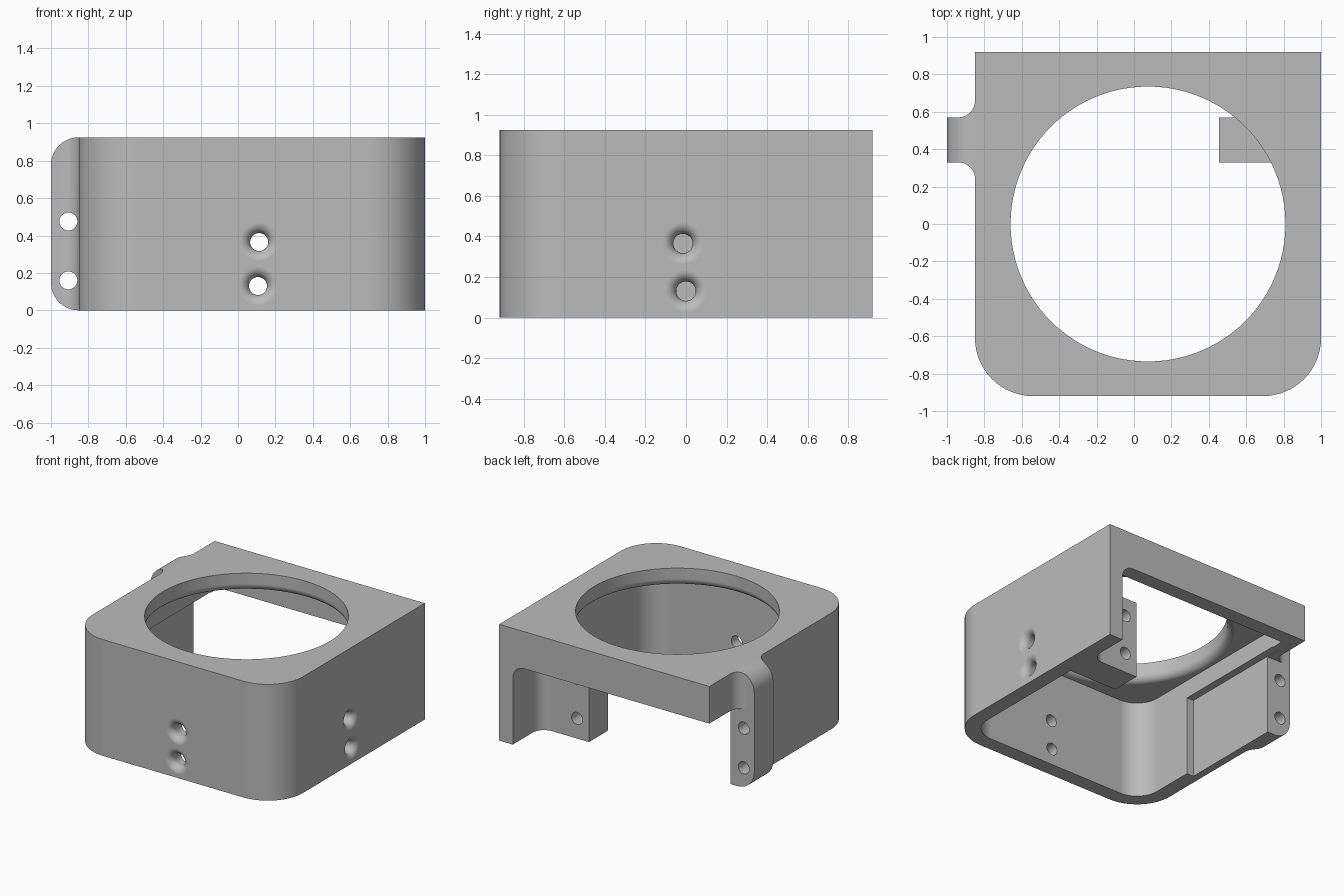
import bpy, bmesh
from math import sin, cos, pi, radians
from mathutils import Matrix, Vector

default = bpy.data.objects.get("Cube")
if default:
    bpy.data.objects.remove(default, do_unlink=True)

grey = bpy.data.materials.new("plain grey")
grey.use_nodes = True
grey.diffuse_color = (0.5, 0.5, 0.5, 1)
grey.node_tree.nodes["Principled BSDF"].inputs["Base Color"].default_value = (0.5, 0.5, 0.5, 1)

WALL = 0.12
LEFT, RIGHT, BACK, TOP = 1.0, -0.85, 0.92, 0.925
CEILING, LINTEL = 0.78, 0.63
TAB_FRONT, TAB_BACK = 0.33, 0.57
BORE = 0.735
MID = (LEFT + RIGHT) / 2


def make_object(name, bm):
    bmesh.ops.remove_doubles(bm, verts=bm.verts, dist=1e-5)
    bmesh.ops.recalc_face_normals(bm, faces=bm.faces)
    mesh = bpy.data.meshes.new(name)
    bm.to_mesh(mesh)
    bm.free()
    mesh.materials.append(grey)
    obj = bpy.data.objects.new(name, mesh)
    bpy.context.collection.objects.link(obj)
    return obj


def arc(cx, cy, r, start, end, steps=16):
    angles = [radians(start + (end - start) * i / steps) for i in range(steps + 1)]
    return [(cx + r * cos(a), cy + r * sin(a)) for a in angles]


def prism(name, outline, low, high, axis="z"):
    """Extrude an outline along z (outline in xy) or along y (outline in xz)."""
    def place(a, b, h):
        return (a, b, h) if axis == "z" else (a, h, b)
    bm = bmesh.new()
    face = bm.faces.new([bm.verts.new(place(a, b, low)) for a, b in outline])
    made = bmesh.ops.extrude_face_region(bm, geom=[face])["geom"]
    moved = [g for g in made if isinstance(g, bmesh.types.BMVert)]
    bmesh.ops.translate(bm, verts=moved, vec=Vector(place(0, 0, high - low)))
    return make_object(name, bm)


def rectangle(x0, x1, y0, y1):
    return [(x0, y0), (x1, y0), (x1, y1), (x0, y1)]


def flared_hole(name, r, flare, length, matrix, steps=48):
    """Lathed hole cutter: rounded mouth at the origin, bore running along +z."""
    mouth = [(r + flare * (1 - cos(a)), flare * (1 - sin(a)))
             for a in [pi / 2 * i / 10 for i in range(11)]]
    wide = r + flare
    profile = [(0, length), (r, length)] + mouth + [(wide, -0.05), (0, -0.05)]
    bm = bmesh.new()
    verts = [bm.verts.new((x, 0, z)) for x, z in profile]
    edges = [bm.edges.new(pair) for pair in zip(verts, verts[1:])]
    bmesh.ops.spin(bm, geom=verts + edges, axis=(0, 0, 1), cent=(0, 0, 0),
                   angle=2 * pi, steps=steps, use_duplicate=False)
    bm.transform(matrix)
    return make_object(name, bm)


def pin_hole(x, z):
    return prism("pin_hole", arc(x, z, 0.048, 0, 350, 35), 0.2, 0.8, "y")


def cut(obj, cutter):
    bpy.context.view_layer.objects.active = obj
    mod = obj.modifiers.new("cut", "BOOLEAN")
    mod.operation, mod.solver, mod.object = "DIFFERENCE", "EXACT", cutter
    bpy.ops.object.modifier_apply(modifier=mod.name)
    bpy.data.objects.remove(cutter, do_unlink=True)


def finish(obj):
    bpy.ops.object.select_all(action="DESELECT")
    obj.select_set(True)
    bpy.context.view_layer.objects.active = obj
    bpy.ops.object.shade_smooth_by_angle(angle=radians(30))
    mod = obj.modifiers.new("even_normals", "WEIGHTED_NORMAL")
    mod.keep_sharp = True


# Housing footprint: rounded front corners and a side tab with concave roots
R, ROOT = 0.31, 0.09
outline = (arc(RIGHT + R, -BACK + R, R, 180, 270)
           + arc(LEFT - R, -BACK + R, R, 270, 360)
           + [(LEFT, BACK), (RIGHT, BACK)]
           + arc(RIGHT - ROOT, TAB_BACK + ROOT, ROOT, 0, -90)
           + [(-1, TAB_BACK), (-1, TAB_FRONT)]
           + arc(RIGHT - ROOT, TAB_FRONT - ROOT, ROOT, 90, 0))
housing = prism("housing", outline, 0, TOP)

# Rounded outer corners of the tab
TR = 0.148
cut(housing, prism("tab_top_round", arc(-1 + TR, TOP - TR, TR, 180, 90)
                   + [(-1 + TR, 1.1), (-1.1, 1.1), (-1.1, TOP - TR)], 0.1, 0.8, "y"))
cut(housing, prism("tab_bottom_round", arc(-1 + TR, TR, TR, 180, 270)
                   + [(-1 + TR, -0.1), (-1.1, -0.1), (-1.1, TR)], 0.1, 0.8, "y"))

# Inner cavity, open below
x0, x1, yb = RIGHT + WALL, LEFT - WALL, BACK - WALL
r = R - WALL
cut(housing, prism("cavity", arc(x0 + r, -yb + r, r, 180, 270)
                   + arc(x1 - r, -yb + r, r, 270, 360)
                   + [(x1, yb), (x0, yb)], -0.1, CEILING))

# Back opening under the lintel, running out through the right wall
r = 0.1
cut(housing, prism("back_opening", [(-1.2, -0.1), (x1, -0.1)]
                   + arc(x1 - r, LINTEL - r, r, 0, 90)
                   + [(-1.2, LINTEL)], TAB_BACK, 1.2, "y"))

# Shallow recess inside the right wall
cut(housing, prism("wall_recess", rectangle(-0.79, -0.6, -0.27, 0.7), -0.1, LINTEL + 0.005))

# Large round opening, flared at the ceiling
cut(housing, flared_hole("top_bore", BORE, 0.06, 0.4,
                         Matrix.Translation((MID, 0, CEILING)), 96))

# Flared screw holes in the front and left walls
into_front = Matrix.Rotation(-pi / 2, 4, "X")
into_left = Matrix.Rotation(-pi / 2, 4, "Y")
for across, side, z in ((0.113, -0.015, 0.365), (0.107, 0, 0.13)):
    cut(housing, flared_hole("front_hole", 0.048, 0.055, 0.3,
                             Matrix.Translation((across, -BACK, z)) @ into_front))
    cut(housing, flared_hole("left_hole", 0.048, 0.055, 0.3,
                             Matrix.Translation((LEFT, side, z)) @ into_left))

# Inner mounting block with a concave root against the left wall
r = 0.1
block = prism("mounting_block", [(0.455, TAB_FRONT), (x1, TAB_FRONT)]
              + arc(x1 - r, TAB_BACK + r, r, 0, -90)
              + [(0.455, TAB_BACK)], 0, 0.62)

# Pin holes through the tab and the block
for z in (0.16, 0.475):
    cut(housing, pin_hole(-0.907, z))
    cut(block, pin_hole(0.56, z))

finish(housing)
finish(block)
